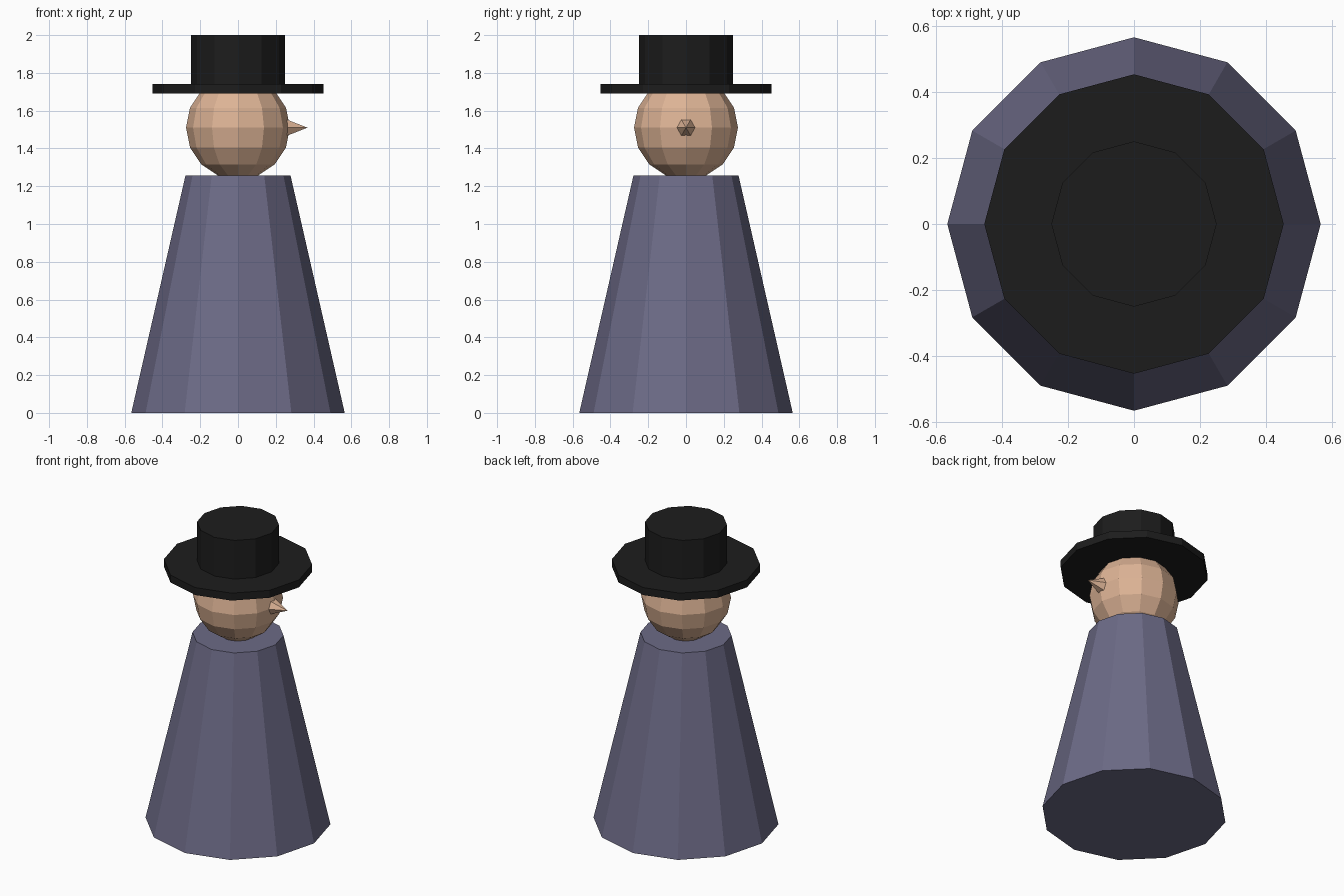
import bpy, bmesh
from math import radians
from mathutils import Matrix

if "Cube" in bpy.data.objects:
    bpy.data.objects.remove(bpy.data.objects["Cube"])


def material(name, rgb):
    mat = bpy.data.materials.new(name)
    mat.diffuse_color = (*rgb, 1)
    mat.use_nodes = True
    mat.node_tree.nodes["Principled BSDF"].inputs["Base Color"].default_value = mat.diffuse_color
    return mat


def add_object(name, bm, mat):
    mesh = bpy.data.meshes.new(name)
    bm.to_mesh(mesh)
    bm.free()
    mesh.materials.append(mat)
    obj = bpy.data.objects.new(name, mesh)
    bpy.context.collection.objects.link(obj)
    return obj


def frustum(name, r_low, r_high, z_low, z_high, mat, sides=12):
    bm = bmesh.new()
    bmesh.ops.create_cone(bm, cap_ends=True, segments=sides, radius1=r_low,
                          radius2=r_high, depth=z_high - z_low,
                          matrix=Matrix.Translation((0, 0, (z_low + z_high) / 2)))
    return add_object(name, bm, mat)


cloth = material("cloth", (0.15, 0.145, 0.24))
skin = material("skin", (0.72, 0.45, 0.30))
felt = material("felt", (0.012, 0.012, 0.012))

HEAD_Z = 1.51

# Robe
frustum("robe", 0.565, 0.278, 0, 1.257, cloth)

# Head
bm = bmesh.new()
bmesh.ops.create_uvsphere(bm, u_segments=12, v_segments=8, radius=0.275,
                          matrix=Matrix.Translation((0, 0, HEAD_Z)))
add_object("head", bm, skin)

# Nose: pointed cone along +x, base buried in the head
bm = bmesh.new()
base, tip = 0.22, 0.368
bmesh.ops.create_cone(bm, cap_ends=True, segments=6, radius1=0.067, radius2=0,
                      depth=tip - base,
                      matrix=Matrix.Translation(((base + tip) / 2, 0, HEAD_Z))
                      @ Matrix.Rotation(radians(90), 4, 'Y'))
bmesh.ops.remove_doubles(bm, verts=bm.verts, dist=1e-5)
add_object("nose", bm, skin)

# Hat
frustum("hat_brim", 0.453, 0.453, 1.69, 1.74, felt)
frustum("hat_crown", 0.25, 0.25, 1.74, 2.0, felt)
